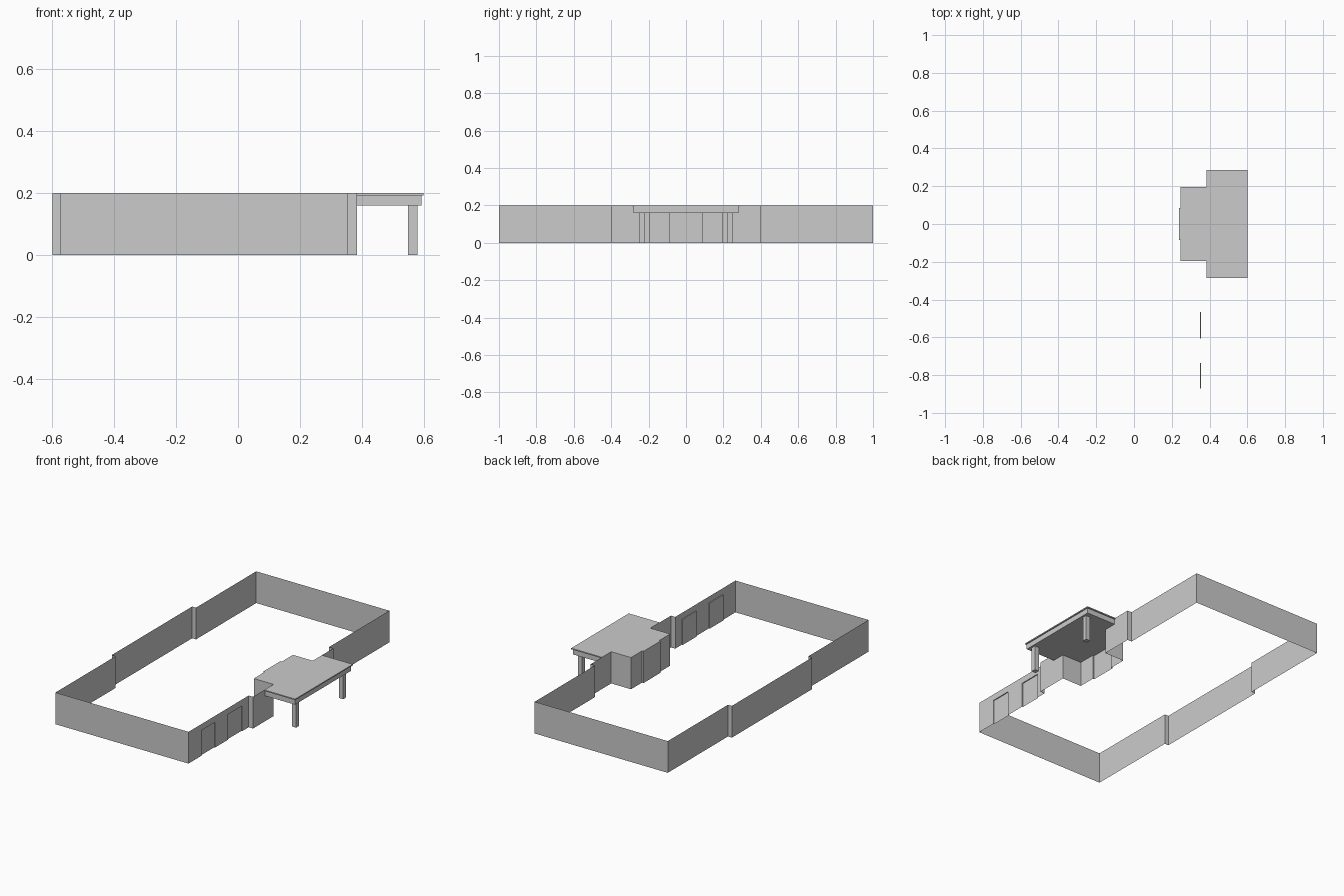
import bpy, bmesh

cube = bpy.data.objects.get("Cube")
if cube:
    bpy.data.objects.remove(cube)

grey = bpy.data.materials.new("plain grey")
grey.use_nodes = True
COLOUR = (0.6, 0.6, 0.6, 1)
grey.diffuse_color = COLOUR
grey.node_tree.nodes["Principled BSDF"].inputs["Base Color"].default_value = COLOUR

H = 0.2         # wall height
SOFFIT = 0.16   # underside of canopy and lintels
OUT, IN = 0.385, 0.355


def finish(name, bm):
    mesh = bpy.data.meshes.new(name)
    bm.to_mesh(mesh)
    bm.free()
    mesh.materials.append(grey)
    obj = bpy.data.objects.new(name, mesh)
    bpy.context.collection.objects.link(obj)
    return obj


def sheet(name, path, z0, z1):
    """Thin upright wall following an open plan path."""
    bm = bmesh.new()
    cols = [(bm.verts.new((x, y, z0)), bm.verts.new((x, y, z1))) for x, y in path]
    for (a, b), (c, d) in zip(cols, cols[1:]):
        bm.faces.new((a, c, d, b))
    return finish(name, bm)


def prism(name, plan, z0, z1):
    """Solid block from a counter-clockwise plan outline."""
    bm = bmesh.new()
    face = bm.faces.new([bm.verts.new((x, y, z0)) for x, y in plan])
    top = bmesh.ops.extrude_face_region(bm, geom=[face])["geom"]
    bmesh.ops.translate(bm, verts=[v for v in top if isinstance(v, bmesh.types.BMVert)],
                        vec=(0, 0, z1 - z0))
    bmesh.ops.recalc_face_normals(bm, faces=bm.faces)
    return finish(name, bm)


def rect(x0, x1, y0, y1):
    return [(x0, y0), (x1, y0), (x1, y1), (x0, y1)]


# Perimeter walls: the middle of each long side steps outward
sheet("perimeter_wall",
      [(OUT, 0.195), (OUT, 0.4), (IN, 0.4), (IN, 1), (-0.573, 1), (-0.573, 0.4), (-0.6, 0.4),
       (-0.6, -0.4), (-0.573, -0.4), (-0.573, -1), (IN, -1)], 0, H)

# Front stretch of the left wall, with two shallow doorways
doorways = [(-0.87, -0.735), (-0.605, -0.465)]
BACK = IN - 0.006
path = [(IN, -1)]
for a, b in doorways:
    path += [(IN, a), (BACK, a), (BACK, b), (IN, b)]
    prism("doorway_lintel", rect(BACK, IN, a, b), SOFFIT, SOFFIT + 0.001)
sheet("doorway_wall", path + [(IN, -0.4)], 0, SOFFIT)
sheet("doorway_upper_wall", [(IN, -1), (IN, -0.4)], SOFFIT, H)
sheet("stepped_wall", [(IN, -0.4), (OUT, -0.4), (OUT, -0.195)], 0, H)

# Entrance recess with a slightly deeper door bay, and its roof
recess = [(OUT, -0.195), (OUT, 0.195), (0.247, 0.195), (0.247, 0.085), (0.237, 0.085),
          (0.237, -0.085), (0.247, -0.085), (0.247, -0.195)]
sheet("entrance_recess", recess[1:] + recess[:1], 0, SOFFIT)
prism("entrance_roof", recess, SOFFIT, H)

# Canopy slab, overhanging roof edge and columns
prism("canopy_slab", rect(OUT, 0.593, -0.28, 0.28), SOFFIT, 0.193)
prism("canopy_roof", rect(OUT, 0.6, -0.287, 0.287), 0.193, H)
for side in (-1, 1):
    y = side * 0.235
    prism("canopy_column", rect(0.55, 0.58, y - 0.015, y + 0.015), 0, SOFFIT)
